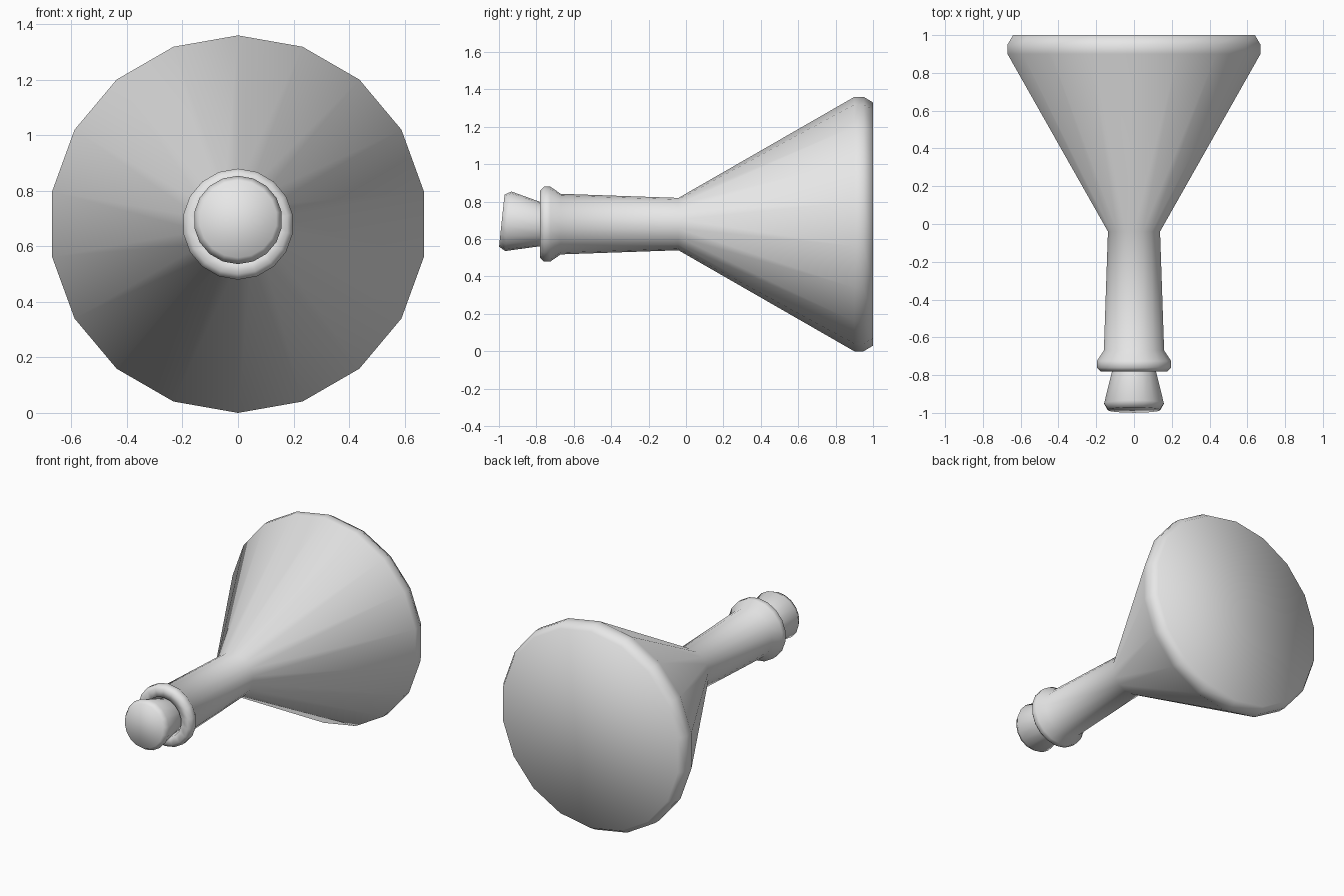
import bpy, bmesh
from math import sin, cos, tau, radians

cube = bpy.data.objects.get("Cube")
if cube:
    bpy.data.objects.remove(cube, do_unlink=True)

SIDES = 18

grey = bpy.data.materials.new("plain grey")
grey.use_nodes = True
grey.diffuse_color = (0.8, 0.8, 0.8, 1)
grey.node_tree.nodes["Principled BSDF"].inputs["Base Color"].default_value = (0.8, 0.8, 0.8, 1)


def lathe(name, profile, location, tilt=0):
    """Spin (y, radius) points about the y axis and cap both ends."""
    bm = bmesh.new()
    rings = []
    for y, r in profile:
        rings.append([bm.verts.new((r * sin(tau * i / SIDES), y, r * cos(tau * i / SIDES)))
                      for i in range(SIDES)])
    for a, b in zip(rings, rings[1:]):
        for i in range(SIDES):
            j = (i + 1) % SIDES
            bm.faces.new((a[i], a[j], b[j], b[i]))
    bm.faces.new(rings[0])
    bm.faces.new(rings[-1])
    bmesh.ops.recalc_face_normals(bm, faces=bm.faces)
    for f in bm.faces:
        f.smooth = True
    mesh = bpy.data.meshes.new(name)
    bm.to_mesh(mesh)
    bm.free()
    mesh.materials.append(grey)
    obj = bpy.data.objects.new(name, mesh)
    obj.location = location
    obj.rotation_euler.x = tilt
    bpy.context.collection.objects.link(obj)
    return obj


# Conical flask lying on its side, with a lipped neck and shallow mouth
lathe("flask", [(-0.70, 0.12), (-0.78, 0.13), (-0.78, 0.18), (-0.76, 0.2), (-0.725, 0.2),
                (-0.67, 0.162), (-0.04, 0.14), (0.9, 0.68), (0.95, 0.68), (1.0, 0.65)],
      (0, 0, 0.68))

# Flared stopper, slightly crooked in the mouth
lathe("stopper", [(-0.035, 0.14), (0, 0.16), (0.17, 0.118), (0.24, 0.11)],
      (0, -0.95, 0.695), radians(-6))
